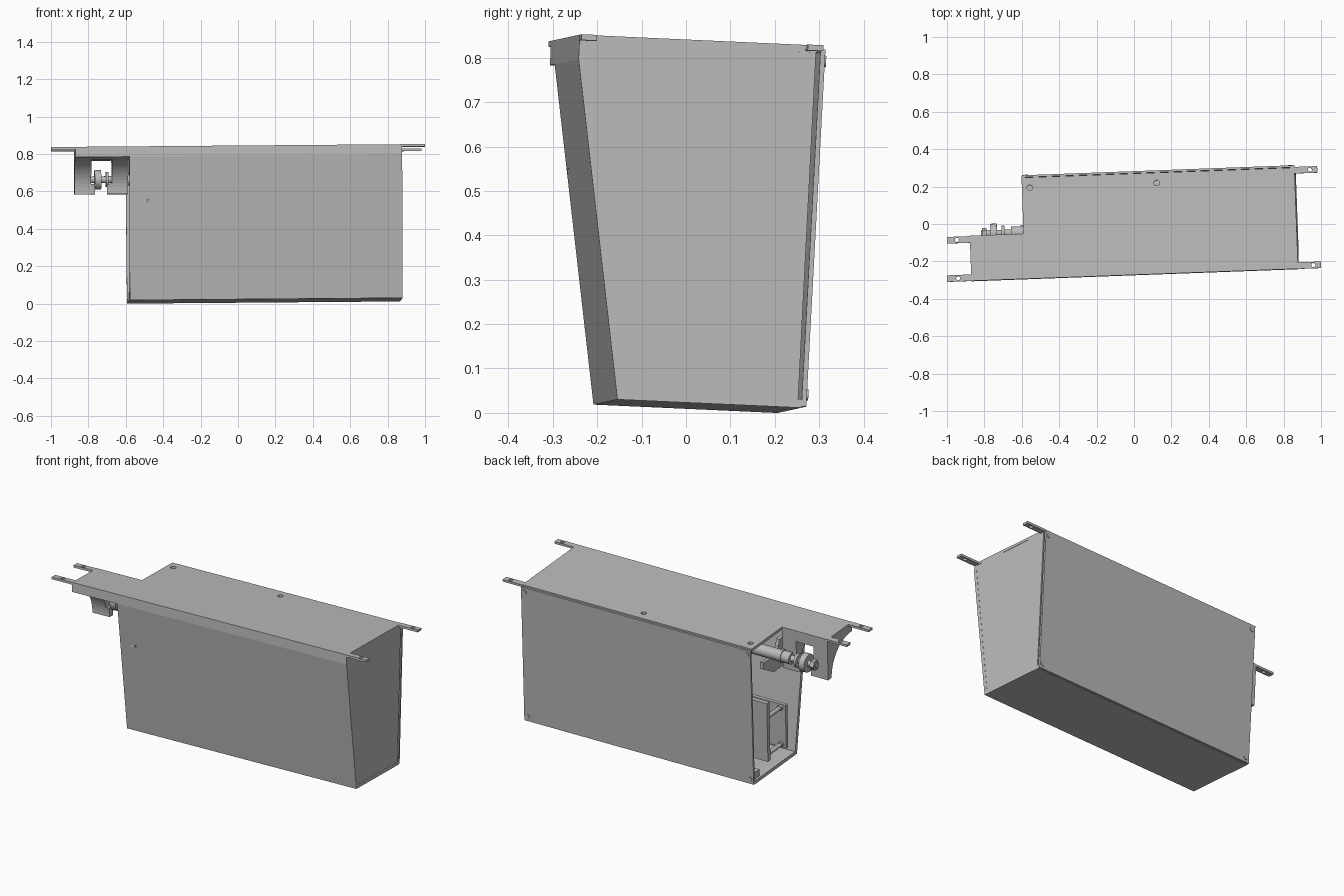
import bpy, bmesh, math
from mathutils import Matrix, Vector

cube = bpy.data.objects.get("Cube")
if cube:
    bpy.data.objects.remove(cube)

grey = bpy.data.materials.new("plain grey")
grey.use_nodes = True
COLOUR = (0.5, 0.5, 0.5, 1)
grey.diffuse_color = COLOUR
grey.node_tree.nodes["Principled BSDF"].inputs["Base Color"].default_value = COLOUR

# The whole assembly sits slightly turned and tilted
ex = Vector((1, 0.037, 0.008)).normalized()
ey = Vector((-0.037, 1, -0.0455))
ey = (ey - ex * ey.dot(ex)).normalized()
ez = ex.cross(ey)
FRAME = Matrix((ex, ey, ez)).transposed().to_4x4()
FRAME.translation = (0, 0, 0.8327)


def finish(name, bm):
    bmesh.ops.recalc_face_normals(bm, faces=bm.faces)
    mesh = bpy.data.meshes.new(name)
    bm.to_mesh(mesh)
    bm.free()
    mesh.materials.append(grey)
    ob = bpy.data.objects.new(name, mesh)
    bpy.context.collection.objects.link(ob)
    ob.matrix_world = FRAME
    return ob


def prism(name, profile, x0, x1):
    """Extrude a (y, z) profile along x."""
    bm = bmesh.new()
    face = bm.faces.new([bm.verts.new((x0, y, z)) for y, z in profile])
    ext = bmesh.ops.extrude_face_region(bm, geom=[face])["geom"]
    verts = [g for g in ext if isinstance(g, bmesh.types.BMVert)]
    bmesh.ops.translate(bm, verts=verts, vec=(x1 - x0, 0, 0))
    return finish(name, bm)


def box(name, x, y, z):
    return prism(name, [(y[0], z[0]), (y[1], z[0]), (y[1], z[1]), (y[0], z[1])], *x)


def rod(name, centre, radius, length, axis="X", sides=24):
    bm = bmesh.new()
    bmesh.ops.create_cone(bm, cap_ends=True, segments=sides, radius1=radius,
                          radius2=radius, depth=length)
    turn = {"X": Matrix.Rotation(math.pi / 2, 4, "Y"),
            "Y": Matrix.Rotation(math.pi / 2, 4, "X"), "Z": Matrix()}[axis]
    bm.transform(Matrix.Translation(centre) @ turn)
    for f in bm.faces:
        f.smooth = len(f.verts) == 4 and sides > 8
    ob = finish(name, bm)
    for e in ob.data.edges:
        a, b = (ob.data.vertices[i].co for i in e.vertices)
        e.use_edge_sharp = abs((a - b)["XYZ".index(axis)]) < length / 2
    return ob


def cut(target, cutter):
    cutter.hide_render = True
    cutter.hide_viewport = True
    cutter.display_type = "WIRE"
    mod = target.modifiers.new("cut", "BOOLEAN")
    mod.operation = "DIFFERENCE"
    mod.solver = "EXACT"
    mod.object = cutter


LEFT, RIGHT = -0.592, 0.868
FRONT, BACK, LOW = -0.272, 0.270, -0.817

# Folded housing: top, front lip, sloping front wall and floor
housing = prism("housing", [
    (BACK, 0), (FRONT, 0), (FRONT, -0.055), (-0.15, LOW), (BACK - 0.005, LOW),
    (BACK - 0.005, LOW + 0.02), (-0.133, LOW + 0.02), (-0.252, -0.055),
    (-0.252, -0.016), (BACK, -0.016)], LEFT, RIGHT)
for i, x in enumerate((-0.55, 0.13)):
    cut(housing, rod(f"top_hole_cutter_{i}", (x, 0.215, 0), 0.015, 0.1, "Z"))
for i, (x, z) in enumerate(((-0.54, -0.22), (-0.5, -0.28))):
    cut(housing, rod(f"front_recess_cutter_{i}", (x, -0.205, z), 0.014, 0.06, "Y"))

# Closed right end
prism("right_end_wall", [(BACK - 0.008, -0.008), (FRONT + 0.008, -0.008),
      (FRONT + 0.008, -0.055), (-0.142, LOW + 0.01), (BACK - 0.013, LOW + 0.01)],
      RIGHT - 0.02, RIGHT - 0.001)

# Removable back panel with corner screws
prism("back_panel", [(BACK + 0.002, -0.008), (BACK + 0.013, -0.008),
      (BACK + 0.006, LOW + 0.003), (BACK - 0.005, LOW + 0.003)], LEFT, RIGHT)
for x in (LEFT + 0.022, RIGHT - 0.022):
    for z, y in ((-0.035, BACK + 0.012), (LOW + 0.03, BACK + 0.006)):
        rod("panel_screw", (x, y, z), 0.013, 0.008, "Y")

# Left extension with a concave underside
arc = [(-0.255 + 0.19 * math.sin(t), -0.245 + 0.19 * math.cos(t))
       for t in (math.pi / 2 * i / 16 for i in range(17))]
extension = prism("left_extension", [(-0.03, 0), (FRONT, 0), (FRONT, -0.055)]
                  + arc + [(-0.03, -0.245)], -0.88, LEFT)
cut(extension, box("window_cutter", (-0.79, -0.68), (-0.35, 0.05), (-0.19, -0.065)))
cut(extension, box("slot_cutter", (-0.77, -0.705), (-0.35, 0.05), (-0.3, -0.17)))

# Four mounting tabs with screw holes
for name, x0, x1, y in (("left_front", -1.01, -0.87, -0.255),
                        ("left_back", -1.003, -0.87, -0.05),
                        ("right_front", 0.86, 0.991, -0.255),
                        ("right_back", 0.86, 0.99, 0.256)):
    tab = box(name + "_tab", (x0, x1), (y - 0.0175, y + 0.0175), (-0.013, 0))
    hole_x = math.copysign(0.95, x0)
    cut(tab, rod(name + "_hole_cutter", (hole_x, y, 0), 0.011, 0.1, "Z"))

# Drive shaft protruding from the open left end
SY, SZ = -0.012 + 0.027, -0.165
for name, x0, x1, r, sides in (
        ("shaft", -0.82, -0.3, 0.018, 24), ("shaft_sleeve", -0.66, -0.4, 0.033, 24),
        ("shaft_collar", -0.61, -0.595, 0.038, 24), ("shaft_ring", -0.71, -0.695, 0.04, 24),
        ("shaft_disc", -0.77, -0.735, 0.052, 24), ("shaft_nut", -0.815, -0.79, 0.03, 6)):
    rod(name, ((x0 + x1) / 2, SY - 0.03, SZ), r, x1 - x0, "X", sides)

# Mounts inside the housing
prism("shaft_bracket", [(-0.235, -0.13), (-0.235, -0.30), (-0.05, -0.30), (0.05, -0.24),
      (0.05, -0.2), (-0.05, -0.21), (-0.1, -0.17), (-0.11, -0.13)], -0.52, -0.5)
box("inner_plate", (-0.56, 0.1), (0.06, 0.085), (-0.77, -0.42))
box("inner_back_plate", (-0.57, 0.1), (-0.1, -0.08), (-0.76, -0.5))
for z in (-0.74, -0.52):
    rod("plate_spacer", (-0.54, -0.01, z), 0.012, 0.15, "Y")
    rod("plate_screw", (-0.54, -0.075, z), 0.016, 0.02, "Y")
box("floor_cleat", (-0.58, -0.53), (0.2, 0.262), (LOW + 0.019, LOW + 0.06))
